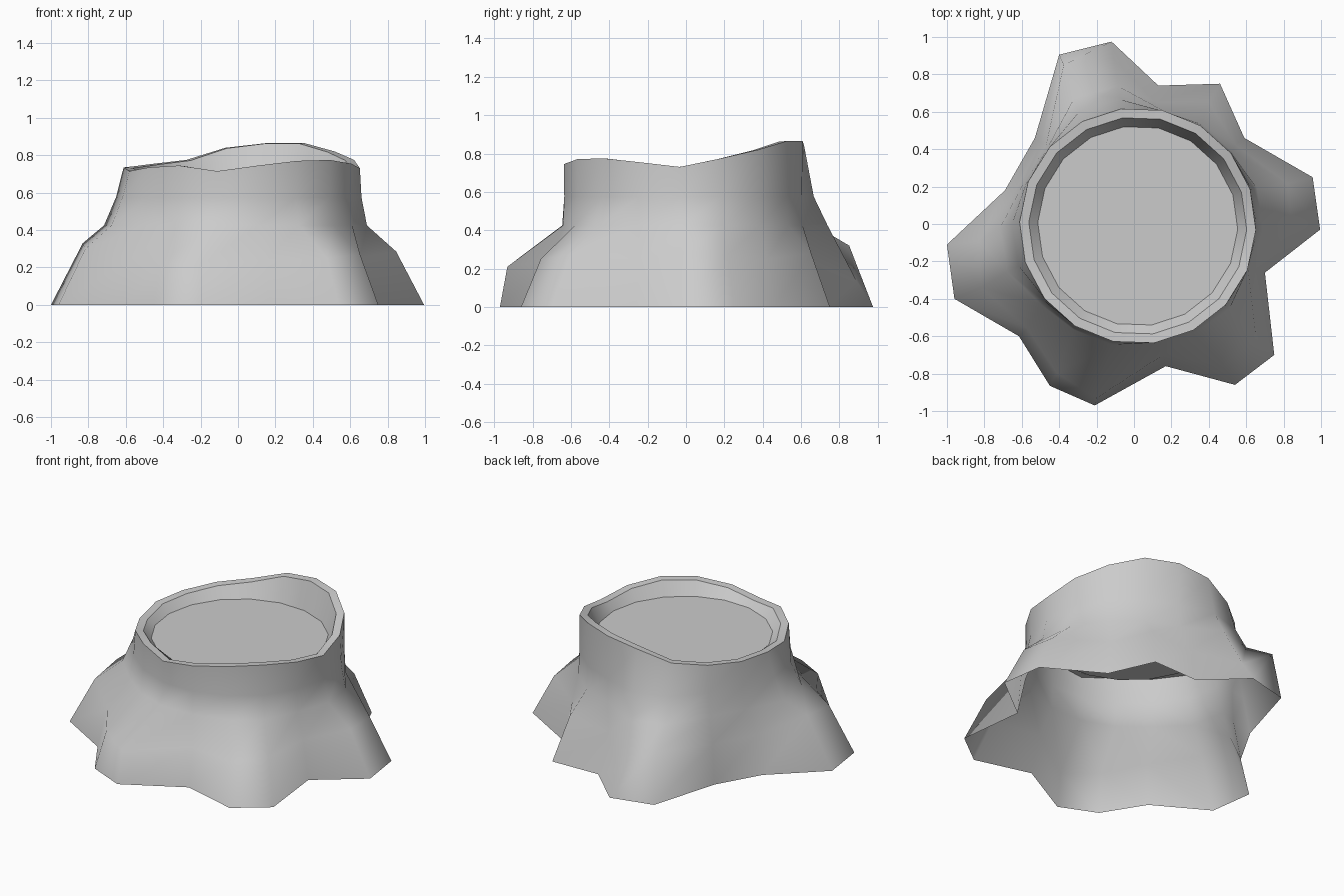
import bpy, bmesh, math

if "Cube" in bpy.data.objects:
    bpy.data.objects.remove(bpy.data.objects["Cube"])

# ground outline of the flared roots, counter-clockwise from the right
BASE = [(.995, -.03), (.955, .25), (.59, .46), (.46, .75), (.13, .74), (-.12, .975),
        (-.40, .905), (-.53, .46), (-.69, .18), (-1.0, -.11), (-.96, -.40), (-.615, -.60),
        (-.45, -.865), (-.21, -.97), (.17, -.76), (.54, -.86), (.75, -.70), (.70, -.26)]
# shoulder of each root: share of the base reach, and height
SHOULDER = [(.85, .285), (.86, .27), (.92, .25), (.87, .28), (.88, .25), (.91, .14),
            (.94, .32), (.94, .25), (.93, .25), (.83, .33), (.85, .30), (.93, .25),
            (.92, .23), (.96, .21), (.92, .24), (.88, .25), (.87, .27), (.93, .25)]
# how far the upper trunk still swells towards each root
SWELL = [.11, .11, .08, .04, 0, .34, .35, .25, .2, .27, .25, .15,
         .06, .05, .04, .04, .08, .05]
# uneven height of the rim
RIM_Z = [.73, .775, .82, .865, .865, .84, .775, .755, .74,
         .735, .715, .735, .745, .715, .745, .77, .775, .755]
N = len(BASE)
CX, CY = .02, -.01
RIM_R, INNER_R, CUT_R, CUT_Z = .632, .583, .535, .68


def circle(r, k):
    a = math.radians(20 * k - 2)
    return CX + r * math.cos(a), CY + r * math.sin(a)


def blend(k, t):
    # point between the rim circle (0) and the root outline (1)
    x, y = circle(RIM_R, k)
    return x + (BASE[k][0] - x) * t, y + (BASE[k][1] - y) * t


rings = [
    [(*BASE[k], 0) for k in range(N)],
    [(BASE[k][0] * f, BASE[k][1] * f, z) for k, (f, z) in enumerate(SHOULDER)],
    [(*blend(k, SWELL[k]), .425) for k in range(N)],
    [(*blend(k, SWELL[k] * .5 - .03), .575) for k in range(N)],
    [(*circle(RIM_R, k), RIM_Z[k]) for k in range(N)],
    [(*circle(INNER_R, k), RIM_Z[k] - .003) for k in range(N)],
    [(*circle(CUT_R, k), CUT_Z) for k in range(N)],
]

# bark wall, rim, inner lip and cut face; the underside stays open
bm = bmesh.new()
loops = [[bm.verts.new(p) for p in ring] for ring in rings]
for a, b in zip(loops, loops[1:]):
    for k in range(N):
        j = (k + 1) % N
        bm.faces.new((a[k], a[j], b[j], b[k])).smooth = True
bm.faces.new(loops[-1])

# smooth bark, crisp rim and cut edges
for ring in loops[4:]:
    for k in range(N):
        bm.edges.get((ring[k], ring[(k + 1) % N])).smooth = False

mesh = bpy.data.meshes.new("tree_stump")
bm.to_mesh(mesh)
bm.free()
stump = bpy.data.objects.new("tree_stump", mesh)
bpy.context.collection.objects.link(stump)
